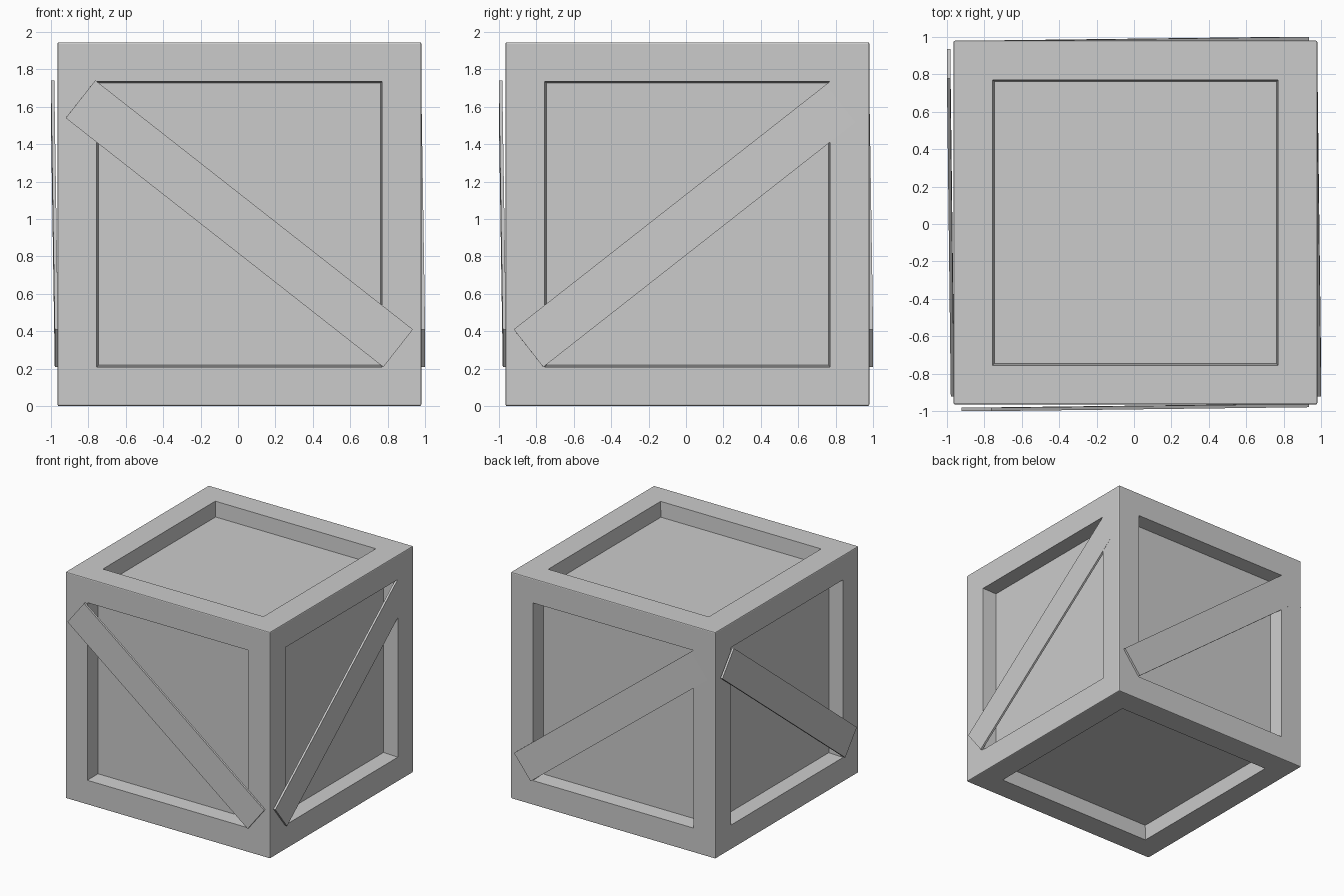
import bpy, bmesh
from math import radians
from mathutils import Matrix, Vector

if "Cube" in bpy.data.objects:
    bpy.data.objects.remove(bpy.data.objects["Cube"])

C = 0.0075       # the crate sits slightly off-centre because the boards protrude
H = 0.9725       # half size of crate body
BEV = 0.008


def make_object(name, bm):
    me = bpy.data.meshes.new(name)
    bm.to_mesh(me)
    bm.free()
    ob = bpy.data.objects.new(name, me)
    bpy.context.collection.objects.link(ob)
    return ob


# crate body: softened cube with a recessed panel in all six sides
bm = bmesh.new()
bmesh.ops.create_cube(bm, size=2 * H)
bmesh.ops.bevel(bm, geom=bm.edges[:], offset=BEV, segments=2, profile=0.5, affect='EDGES')
sides = [f for f in bm.faces if f.calc_area() > 1]
bmesh.ops.inset_individual(bm, faces=sides, thickness=H - BEV - 0.763, depth=0,
                           use_even_offset=True)
bmesh.ops.inset_individual(bm, faces=sides, thickness=0.009, depth=-0.13,
                           use_even_offset=True)
bmesh.ops.translate(bm, verts=bm.verts[:], vec=(C, C, H))
make_object("crate_body", bm)


# thin diagonal board, nailed on slightly crooked so one end stands proud
def board(name, pos, turn, slope):
    bm = bmesh.new()
    bmesh.ops.create_cube(bm, size=1)
    bmesh.ops.scale(bm, verts=bm.verts[:], vec=(2.158, 0.018, 0.256))
    ob = make_object(name, bm)
    ob.matrix_world = (Matrix.Translation(Vector(pos))
                       @ Matrix.Rotation(radians(turn), 4, 'Z')
                       @ Matrix.Rotation(radians(slope), 4, 'Y')
                       @ Matrix.Rotation(radians(0.55), 4, 'Z'))


OUT, MID, Z = 0.981, 0.007, 0.975
board("front_board", (MID, -OUT, Z), 0, 38.1)
board("right_board", (OUT, MID, Z), 90, -38.1)
board("back_board", (MID, OUT, Z), 180, -38.1)
board("left_board", (-OUT, MID, Z), 270, 38.1)
